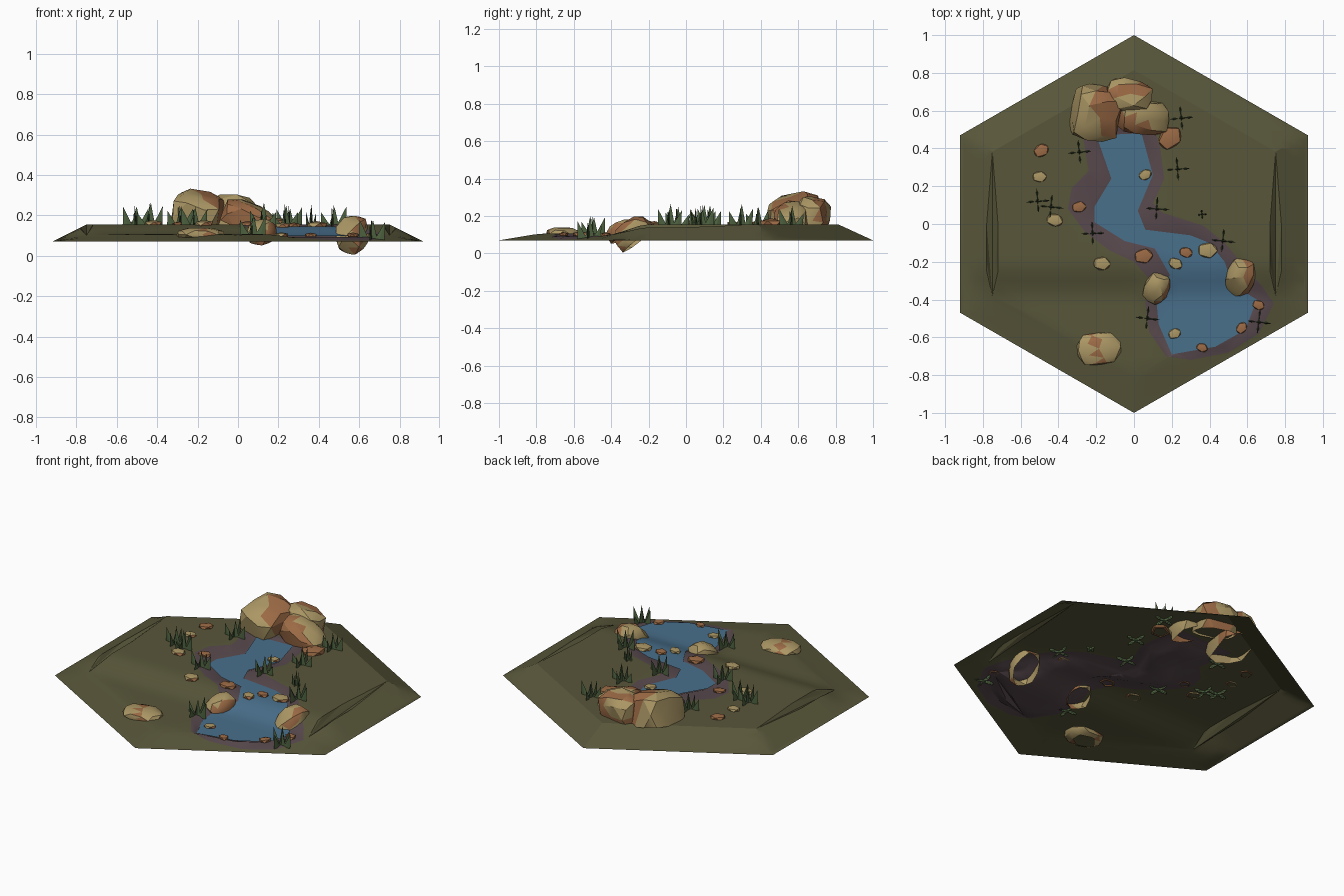
import bpy, bmesh, math, random
from mathutils import Vector, Euler
from mathutils.geometry import delaunay_2d_cdt, intersect_point_line

if "Cube" in bpy.data.objects:
    bpy.data.objects.remove(bpy.data.objects["Cube"])

random.seed(4)


def mat(name, col):
    m = bpy.data.materials.new(name)
    m.diffuse_color = (*col, 1)
    m.use_nodes = True
    m.node_tree.nodes["Principled BSDF"].inputs["Base Color"].default_value = m.diffuse_color
    return m


GROUND = mat("olive ground", (0.098, 0.094, 0.042))
MUD = mat("purple mud", (0.098, 0.067, 0.075))
WATER = mat("blue water", (0.066, 0.160, 0.260))
TAN = mat("tan stone", (0.41, 0.31, 0.13))
BROWN = mat("brown stone", (0.33, 0.145, 0.06))
GRASS = mat("green grass", (0.072, 0.115, 0.048))


def make(name, bm, mats, angle=None):
    me = bpy.data.meshes.new(name)
    bm.to_mesh(me)
    bm.free()
    for m in mats:
        me.materials.append(m)
    ob = bpy.data.objects.new(name, me)
    bpy.context.collection.objects.link(ob)
    if angle:
        bpy.ops.object.select_all(action='DESELECT')
        bpy.context.view_layer.objects.active = ob
        ob.select_set(True)
        bpy.ops.object.shade_smooth_by_angle(angle=math.radians(angle))
    return ob


# Outlines of the tile, the water and the muddy bank (top view)
HEX = [(0, -1), (.92, -.47), (.92, .47), (0, 1), (-.92, .47), (-.92, -.47)]
STREAM = [(-.2, .47), (-.12, .24), (-.21, .09), (-.21, .01), (-.05, -.09), (.11, -.13),
          (.19, -.27), (.12, -.42), (.13, -.53), (.2, -.69), (.43, -.65), (.59, -.56),
          (.65, -.4), (.52, -.32), (.48, -.2), (.4, -.1), (.3, -.06), (.06, -.03),
          (.02, .07), (.1, .26), (.04, .48)]
BANK = [(-.28, .52), (-.24, .28), (-.33, .19), (-.35, .08), (-.26, -.04), (-.13, -.14),
        (.0, -.2), (.08, -.29), (.06, -.42), (.08, -.57), (.17, -.7), (.3, -.72),
        (.5, -.68), (.66, -.58), (.74, -.42), (.68, -.33), (.58, -.22), (.48, -.1),
        (.37, -.01), (.15, .06), (.1, .11), (.16, .24), (.14, .4), (.1, .53)]


def inside(x, y, poly):
    hit = False
    for (x1, y1), (x2, y2) in zip(poly, poly[1:] + poly[:1]):
        if (y1 > y) != (y2 > y) and x < (x2 - x1) * (y - y1) / (y2 - y1) + x1:
            hit = not hit
    return hit


def dist(x, y, poly):
    p, best = Vector((x, y, 0)), 9
    for a, b in zip(poly, poly[1:] + poly[:1]):
        a, b = Vector((*a, 0)), Vector((*b, 0))
        t = max(0, min(1, intersect_point_line(p, a, b)[1]))
        best = min(best, (a.lerp(b, t) - p).length)
    return best


def step(y):
    t = max(0, min(1, (y + .4) / .2))
    return t * t * (3 - 2 * t)


def ground_z(x, y):
    x, y = abs(x), y
    d = max(0, 1 - max(x / .92, (x * .499 + abs(y) * .8665) / .8665))
    s = step(y)
    return .07 + s * .085 * min(1, d / .185) + (1 - s) * .037 * min(1, d / .22)


def water_z(y):
    return .098 + .048 * step(y)


def land_z(x, y):
    g = ground_z(x, y)
    dw = dist(x, y, STREAM)
    if dw < 1e-4 or inside(x, y, STREAM):
        return water_z(y) - .004 - min(.02, dw * .4)
    if inside(x, y, BANK):
        dm = dist(x, y, BANK)
        k = dm / (dm + dw)
        return g + (water_z(y) - .004 - g) * k
    return g


def sheet(loops, pts, mode):
    co, edges = [], []
    for lp in loops:
        n = len(co)
        co += [Vector(p) for p in lp]
        edges += [(n + i, n + (i + 1) % len(lp)) for i in range(len(lp))]
    co += [Vector(p) for p in pts]
    r = delaunay_2d_cdt(co, edges, [], mode, 1e-5)
    return r[0], r[2]


# Ground sheet with sunken stream bed
INNER = [(x * .815, y * .815) for x, y in HEX]
grid = [(i * .06, j * .05) for i in range(-16, 17) for j in range(-20, 21)]
pts = [p for p in grid if inside(*p, HEX) and min(dist(*p, o) for o in
       (HEX, INNER, STREAM, BANK)) > .015]
vs, fs = sheet([HEX, INNER, STREAM, BANK], pts, 0)
bm = bmesh.new()
bv = [bm.verts.new((v.x, v.y, land_z(v.x, v.y))) for v in vs]
for f in fs:
    face = bm.faces.new([bv[i] for i in f])
    c = face.calc_center_median()
    face.material_index = int(inside(c.x, c.y, BANK))
make("ground_tile", bm, [GROUND, MUD], 20)

# Water surface with the small fall
pts = [p for p in grid if inside(*p, STREAM) and dist(*p, STREAM) > .012]
vs, fs = sheet([STREAM], pts, 1)
bm = bmesh.new()
bv = [bm.verts.new((v.x, v.y, water_z(v.y))) for v in vs]
for f in fs:
    bm.faces.new([bv[i] for i in f])
make("stream_water", bm, [WATER], 40)


def rock(name, loc, size, rot=(0, 0, 0), paint=None, clamp=.8, sub=2, cut=-.6):
    """Chipped stone, open underneath; paint = (direction, low, high) of the brown band."""
    bm = bmesh.new()
    bmesh.ops.create_icosphere(bm, subdivisions=sub, radius=1)
    for v in bm.verts:
        v.co *= random.uniform(.93, 1.05)
        v.co = Vector([max(-clamp, min(clamp, c)) / clamp for c in v.co])
    bmesh.ops.bisect_plane(bm, geom=bm.verts[:] + bm.edges[:] + bm.faces[:],
                           plane_co=(0, 0, cut), plane_no=(0, 0, -1), clear_outer=True)
    if paint:
        d = Vector(paint[0]).normalized()
        for f in bm.faces:
            f.material_index = int(paint[1] < f.calc_center_median().dot(d) < paint[2])
    e = Euler([math.radians(a) for a in rot]).to_matrix()
    for v in bm.verts:
        v.co = e @ Vector([a * b for a, b in zip(v.co, size)]) + Vector(loc)
    make(name, bm, [TAN, BROWN], 28)


# Boulders at the spring
rock("spring_boulder_left", (-.205, .59, .19), (.115, .135, .12), (12, 14, -8), ((.6, .5, .5), .55, 2), .7)
rock("spring_boulder_back", (-.03, .67, .19), (.12, .085, .105), (-12, 4, -12), ((-.3, .5, .2), .1, .9), .75)
rock("spring_boulder_right", (.05, .565, .18), (.13, .085, .075), (8, 22, -5), ((-.4, -.8, .1), .35, 2), .75)
# Rocks beside the fall and in the meadow
rock("fall_rock_right", (.565, -.28, .105), (.075, .105, .075), (38, 0, -12), ((1, .2, -.3), .1, .65), .85)
rock("fall_rock_left", (.12, -.34, .115), (.065, .08, .055), (25, 0, -20), ((1, -.4, -.4), .3, 2), .85)
rock("meadow_rock", (-.185, -.66, .105), (.115, .085, .033), (0, 0, 5), ((1, .3, 0), -.25, .15), .88, 2, -.9)

# Pebbles: x, y, radius, brown?
PEBBLES = [(-.49, .39, .042, 1), (-.5, .25, .038, 0), (-.29, .09, .038, 1), (-.42, .02, .044, 0),
           (-.17, -.21, .046, 0), (.05, -.17, .05, 1), (.22, -.21, .038, 0), (.275, -.15, .036, 1),
           (.39, -.14, .052, 0), (.06, .26, .036, 0), (.19, .455, .07, 1), (.215, -.58, .034, 0),
           (.36, -.655, .03, 1), (.57, -.55, .033, 1), (.66, -.43, .033, 1)]
for i, (x, y, r, b) in enumerate(PEBBLES):
    z = max(land_z(x, y), water_z(y) if inside(x, y, STREAM) else 0)
    paint = ((.2, .3, 1), -.9, 2) if b else ((1, -.3, -.6), .5, 2)
    rock(f"pebble_{i + 1}", (x, y, z + .004), (r, r * .75, r * .42),
         (0, 0, random.uniform(-30, 60)), paint, .88, 1)

# Grass tufts: crossed rows of pointed blades
TUFTS = [(.25, .56), (.23, .29), (-.29, .38), (-.51, .12), (-.44, .09), (-.22, -.05), (.12, .08),
         (.47, -.09), (.07, -.5), (.66, -.52), (.36, .05)]
for i, (x, y) in enumerate(TUFTS):
    bm = bmesh.new()
    z = land_z(x, y) - .012
    small = .4 if i == len(TUFTS) - 1 else 1
    turn = random.uniform(-.15, .15)
    for k in range(2):
        a = turn + k * math.pi / 2
        u, n = Vector((math.cos(a), math.sin(a), 0)), Vector((-math.sin(a), math.cos(a), 0))
        for off in (-.035, .005, .04):
            c = Vector((x, y, z)) + u * off * small
            h = random.uniform(.07, .105) + (.02 if abs(off) < .01 else 0)
            w = .026 * small
            ring = [bm.verts.new(p) for p in (c - u * w, c - n * .006, c + u * w, c + n * .006)]
            tip = bm.verts.new(c + u * off * .7 * small + Vector((0, 0, h)))
            for j in range(4):
                bm.faces.new((ring[j], ring[(j + 1) % 4], tip))
    make(f"grass_tuft_{i + 1}", bm, [GRASS])
